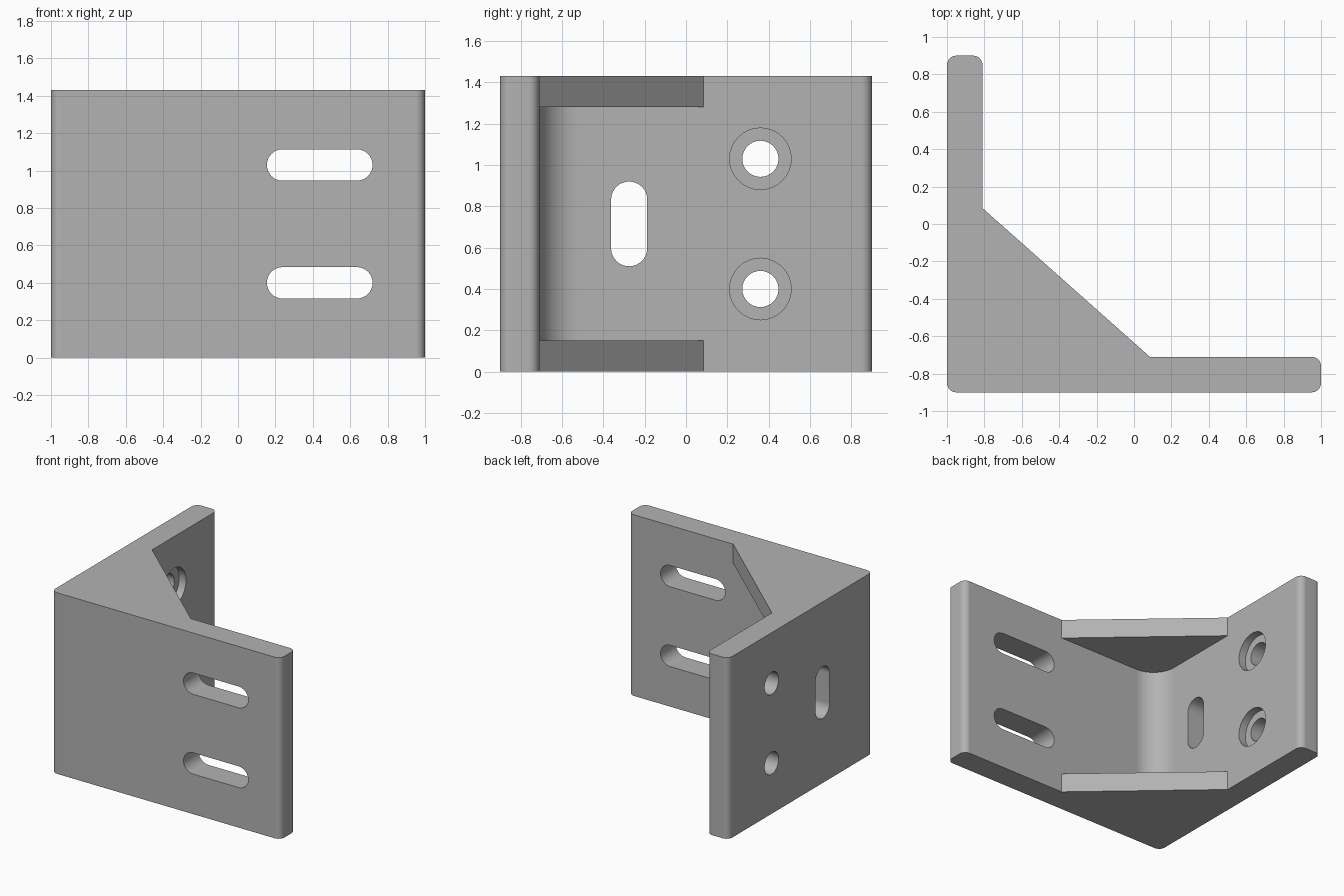
import bpy, bmesh, math
from mathutils import Vector, Matrix

if "Cube" in bpy.data.objects:
    bpy.data.objects.remove(bpy.data.objects["Cube"], do_unlink=True)

HEIGHT, WALL, PLATE = 1.43, 0.19, 0.15
LEFT, FRONT, BACK = -1.0, -0.9, 0.9
IN_X, IN_Y = LEFT + WALL, FRONT + WALL      # inner wall faces

metal = bpy.data.materials.new("plain grey metal")
metal.use_nodes = True
grey = (0.45, 0.45, 0.45, 1)
metal.diffuse_color = grey
metal.node_tree.nodes["Principled BSDF"].inputs["Base Color"].default_value = grey


def rounded(corners, steps=8):
    """Outline from (x, y, radius) corners, filleting each one."""
    out = []
    for i, (x, y, r) in enumerate(corners):
        p = Vector((x, y))
        if r == 0:
            out.append(p)
            continue
        a = (Vector(corners[i - 1][:2]) - p).normalized()
        b = (Vector(corners[(i + 1) % len(corners)][:2]) - p).normalized()
        half = a.angle(b) / 2
        centre = p + (a + b).normalized() * r / math.sin(half)
        start = p + a * r / math.tan(half) - centre
        end = p + b * r / math.tan(half) - centre
        turn = start.angle_signed(end)
        for s in range(steps + 1):
            out.append(centre + Matrix.Rotation(-turn * s / steps, 2) @ start)
    return out


def prism(name, outline, frame, depth):
    """Extrude an outline by depth along the frame's third axis."""
    bm = bmesh.new()
    face = bm.faces.new([bm.verts.new(frame @ p.to_3d()) for p in outline])
    bmesh.ops.remove_doubles(bm, verts=bm.verts, dist=1e-4)
    ext = bmesh.ops.extrude_face_region(bm, geom=bm.faces[:])
    move = frame.to_3x3() @ Vector((0, 0, depth))
    bmesh.ops.translate(bm, vec=move, verts=[g for g in ext["geom"] if isinstance(g, bmesh.types.BMVert)])
    bmesh.ops.recalc_face_normals(bm, faces=bm.faces[:])
    mesh = bpy.data.meshes.new(name)
    bm.to_mesh(mesh)
    bm.free()
    mesh.materials.append(metal)
    obj = bpy.data.objects.new(name, mesh)
    bpy.context.collection.objects.link(obj)
    return obj


def combine(target, tool, operation):
    mod = target.modifiers.new(operation.title(), 'BOOLEAN')
    mod.operation, mod.solver, mod.object = operation, 'EXACT', tool
    bpy.context.view_layer.objects.active = target
    bpy.ops.object.modifier_apply(modifier=mod.name)
    bpy.data.objects.remove(tool, do_unlink=True)


def slot(u, v, w, h):
    """Rectangle with fully rounded ends; a circle when w equals h."""
    r = min(w, h) / 2 - 1e-5
    return rounded([(u + i * w / 2, v + j * h / 2, r)
                    for i, j in ((-1, -1), (1, -1), (1, 1), (-1, 1))])


# Angle bracket: two walls with rounded ends and a filleted inner corner
R = 0.05
bracket = prism("angle_bracket", rounded([
    (LEFT, FRONT, R), (1, FRONT, R), (1, IN_Y, R),
    (IN_X, IN_Y, 0.19), (IN_X, BACK, R), (LEFT, BACK, R)]),
    Matrix.Identity(4), HEIGHT)

# Triangular gusset plates, top and bottom, sunk slightly into the walls
sink = 0.06
for z in (0, HEIGHT - PLATE):
    outline = [(IN_X - sink, IN_Y - sink), (0.085, IN_Y - sink), (0.085, IN_Y),
               (IN_X, 0.085), (IN_X - sink, 0.085)]
    gusset = prism("gusset", [Vector(p) for p in outline],
                   Matrix.Translation((0, 0, z)), PLATE)
    combine(bracket, gusset, 'UNION')

# Frames for cutting: front wall along +y, side wall along +x
through_front = Matrix(((1, 0, 0, 0), (0, 0, 1, FRONT - 0.1), (0, 1, 0, 0), (0, 0, 0, 1)))
through_side = Matrix(((0, 0, 1, LEFT - 0.1), (1, 0, 0, 0), (0, 1, 0, 0), (0, 0, 0, 1)))
bore_side = Matrix.Translation((0.1 + WALL - 0.06, 0, 0)) @ through_side

# Long slots in the front wall, counterbored holes in the side wall
for z in (0.40, 1.03):
    combine(bracket, prism("slot_cutter", slot(0.437, z, 0.565, 0.168), through_front, 0.5), 'DIFFERENCE')
    combine(bracket, prism("hole_cutter", slot(0.36, z, 0.175, 0.175), through_side, 0.5), 'DIFFERENCE')
    combine(bracket, prism("bore_cutter", slot(0.36, z, 0.298, 0.298), bore_side, 0.3), 'DIFFERENCE')

# Upright slot in the side wall
combine(bracket, prism("upright_slot_cutter", slot(-0.275, 0.715, 0.175, 0.41), through_side, 0.5), 'DIFFERENCE')

# Smooth rounds, flat walls
bpy.ops.object.select_all(action='DESELECT')
bracket.select_set(True)
bpy.context.view_layer.objects.active = bracket
bpy.ops.object.shade_smooth_by_angle(angle=math.radians(30))
flat = bracket.modifiers.new("Flat walls", 'WEIGHTED_NORMAL')
flat.keep_sharp = True
